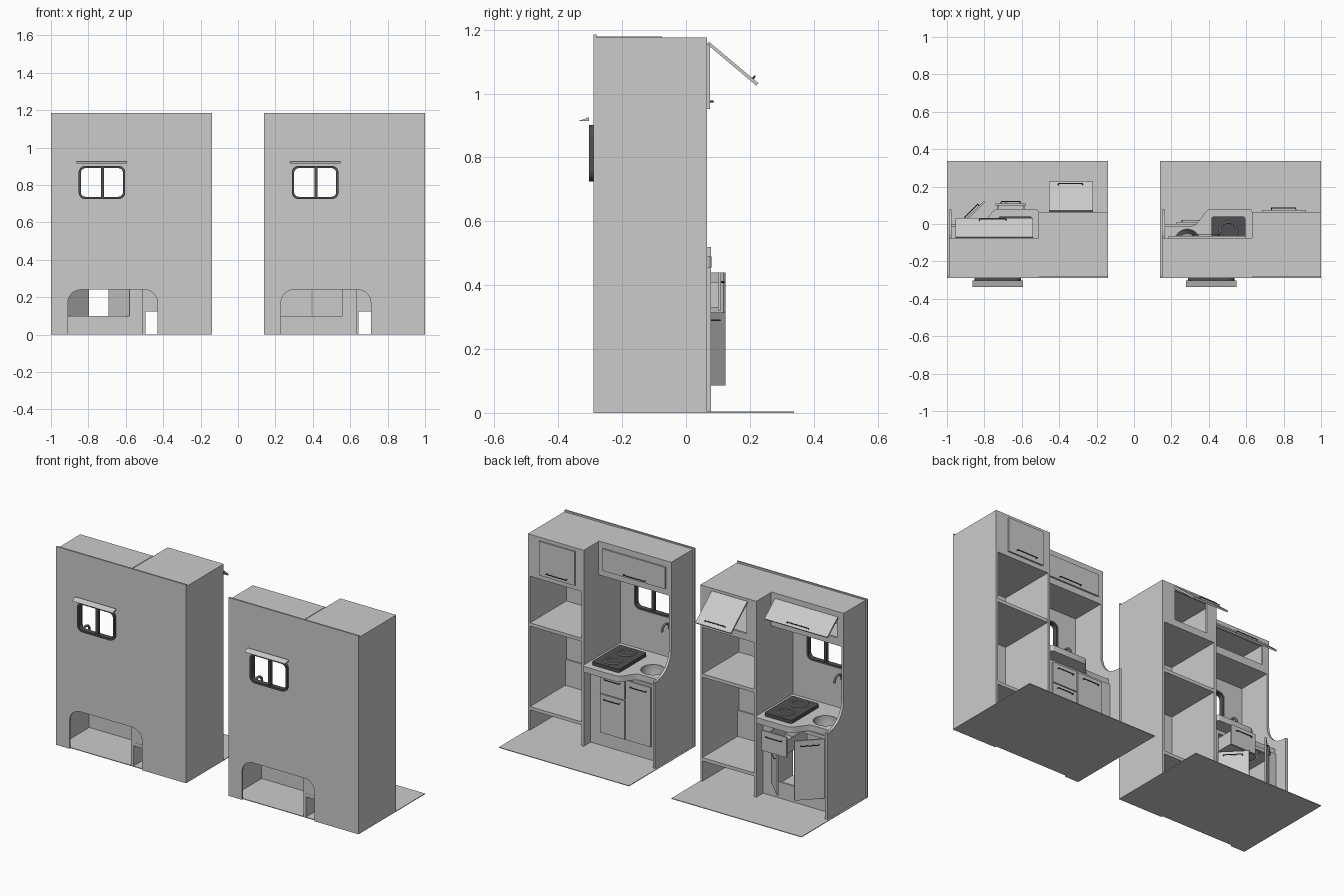
import bpy, bmesh, math
from mathutils import Matrix, Vector

if "Cube" in bpy.data.objects:
    bpy.data.objects.remove(bpy.data.objects["Cube"])

def material(name, c):
    m = bpy.data.materials.new(name)
    m.diffuse_color = (c, c, c * 1.05, 1)
    m.use_nodes = True
    m.node_tree.nodes["Principled BSDF"].inputs["Base Color"].default_value = m.diffuse_color
    return m

DARK, STEEL = material("dark", 0.08), material("steel", 0.4)
T = Matrix.Translation
AXES = {'z': Matrix.Identity(4),
        'y': Matrix(((1, 0, 0, 0), (0, 0, -1, 0), (0, 1, 0, 0), (0, 0, 0, 1))),
        'x': Matrix(((0, 0, 1, 0), (1, 0, 0, 0), (0, 1, 0, 0), (0, 0, 0, 1)))}

def add(name, me, mat=None, smooth=False):
    ob = bpy.data.objects.new(name, me)
    bpy.context.collection.objects.link(ob)
    if mat:
        me.materials.clear()
        me.materials.append(mat)
    if smooth:
        me.shade_smooth()
        me.set_sharp_from_angle(angle=math.radians(35))
    return ob

def box(name, x0, x1, y0, y1, z0, z1, M=Matrix.Identity(4), mat=None):
    bm = bmesh.new()
    c = Vector(((x0 + x1) / 2, (y0 + y1) / 2, (z0 + z1) / 2))
    bmesh.ops.create_cube(bm, size=1, matrix=M @ T(c) @ Matrix.Diagonal((x1 - x0, y1 - y0, z1 - z0, 1)))
    me = bpy.data.meshes.new(name)
    bm.to_mesh(me)
    bm.free()
    return add(name, me, mat)

def plate(name, axis, a, b, loops, M, mat=None):
    """Flat sheet from a to b along an axis; loops after the first are holes."""
    cu = bpy.data.curves.new(name, 'CURVE')
    cu.dimensions, cu.fill_mode, cu.extrude = '2D', 'BOTH', (b - a) / 2
    for pts in loops:
        s = cu.splines.new('POLY')
        s.points.add(len(pts) - 1)
        for p, q in zip(s.points, pts):
            p.co = (q[0], q[1], 0, 1)
        s.use_cyclic_u = True
    tmp = bpy.data.objects.new(name, cu)
    me = bpy.data.meshes.new_from_object(tmp)
    bpy.data.objects.remove(tmp)
    off = Vector([(a + b) / 2 if k == axis else 0 for k in 'xyz'])
    me.transform(M @ T(off) @ AXES[axis])
    return add(name, me, mat, True)

def arc(cx, cy, r, a0, a1, n=8):
    return [(cx + r * math.cos(math.radians(a0 + (a1 - a0) * i / n)),
             cy + r * math.sin(math.radians(a0 + (a1 - a0) * i / n))) for i in range(n + 1)]

def rrect(x0, x1, z0, z1, r=0):
    if not r:
        return [(x0, z0), (x1, z0), (x1, z1), (x0, z1)]
    return (arc(x1 - r, z0 + r, r, -90, 0) + arc(x1 - r, z1 - r, r, 0, 90)
            + arc(x0 + r, z1 - r, r, 90, 180) + arc(x0 + r, z0 + r, r, 180, 270))

def tube(name, pts, r, M, mat, cyclic=False):
    cu = bpy.data.curves.new(name, 'CURVE')
    cu.dimensions, cu.bevel_depth, cu.bevel_resolution, cu.use_fill_caps = '3D', r, 2, True
    s = cu.splines.new('POLY')
    s.points.add(len(pts) - 1)
    for p, q in zip(s.points, pts):
        p.co = (*q, 1)
    s.use_cyclic_u = cyclic
    tmp = bpy.data.objects.new(name, cu)
    me = bpy.data.meshes.new_from_object(tmp)
    bpy.data.objects.remove(tmp)
    me.transform(M)
    return add(name, me, mat, True)

def handle(x, z, M, w=0.12):
    tube("handle", [(x - w / 2, 0.008, z), (x - w / 2, 0.02, z),
                    (x + w / 2, 0.02, z), (x + w / 2, 0.008, z)], 0.003, M, DARK)

def door(name, x0, x1, z0, z1, M, hx, hz, w=0.1):
    box(name, x0, x1, 0, 0.01, z0, z1, M)
    handle(hx, hz, M, w)

def kitchen(dx, is_open):
    M = T((dx, 0, 0))
    rot = lambda a, ax: Matrix.Rotation(math.radians(a if is_open else 0), 4, ax)
    # floor and outer wall with wheel arch and window hole
    box("floor", 0.14, 1, -0.28, 0.338, 0, 0.004, M)
    wall = ([(0.14, 0), (0.23, 0)] + arc(0.3, 0.17, 0.07, 180, 90) + arc(0.64, 0.17, 0.07, 90, 0)
            + [(0.71, 0), (1, 0), (1, 1.185), (0.14, 1.185)])
    hole = rrect(0.295, 0.53, 0.735, 0.895, 0.03)
    plate("outer_wall", 'y', -0.29, -0.28, [wall, hole], M)
    # window frame, mullion and rain hood
    plate("window_frame", 'y', -0.303, -0.275, [rrect(0.288, 0.537, 0.725, 0.902, 0.035),
                                                rrect(0.3, 0.525, 0.737, 0.89, 0.025)], M, DARK)
    box("window_mullion", 0.408, 0.424, -0.3, -0.28, 0.735, 0.892, M, DARK)
    plate("rain_hood", 'x', 0.277, 0.547, [[(-0.337, 0.914), (-0.303, 0.914), (-0.303, 0.926)]], M)
    # tall cabinet
    box("tall_side", 0.987, 1, -0.28, 0.065, 0, 1.175, M)
    box("tall_partition", 0.63, 0.645, -0.28, 0.065, 0, 1.175, M)
    box("tall_top", 0.645, 0.987, -0.28, 0.065, 1.162, 1.175, M)
    for z in (0.125, 0.625, 0.925):
        box("tall_shelf", 0.645, 0.987, -0.28, 0.063, z, z + 0.02, M)
    box("arch_cover", 0.645, 0.987, -0.279, -0.27, 0.145, 0.3, M)
    plate("tall_fascia", 'y', 0.053, 0.065, [rrect(0.645, 0.987, 0.925, 1.165),
                                             rrect(0.695, 0.912, 0.965, 1.145)], M)
    door("tall_door", 0.685, 0.92, -0.203, 0, M @ T((0, 0.065, 1.155)) @ rot(50, 'X'), 0.8, -0.18, 0.13)
    # upper cabinet
    box("upper_top", 0.15, 0.63, -0.28, -0.075, 1.165, 1.178, M)
    box("upper_bottom", 0.165, 0.63, -0.28, -0.075, 0.975, 0.988, M)
    plate("upper_fascia", 'y', -0.087, -0.075, [rrect(0.165, 0.63, 0.975, 1.17),
                                                rrect(0.195, 0.59, 1.02, 1.135)], M)
    door("upper_door", 0.185, 0.6, -0.13, 0, M @ T((0, -0.075, 1.142)) @ rot(50, 'X'), 0.385, -0.115, 0.14)
    # end panel that steps back above the counter with a hollow curve
    side = ([(-0.28, 0), (0.078, 0), (0.078, 0.52)] + arc(0.065, 0.66, 0.14, 270, 180)
            + [(-0.075, 1.175), (-0.28, 1.175)])
    plate("end_panel", 'x', 0.15, 0.165, [side], M)
    # counter with stepped front edge and sink hole
    edge = [(0.31 + 0.1 * i / 12, -0.01 + 0.045 * (1 - math.cos(math.pi * i / 12))) for i in range(13)]
    counter = ([(0.165, -0.28), (0.63, -0.28), (0.63, 0.065)] + arc(0.615, 0.065, 0.015, 0, 90, 4)
               + edge[::-1] + [(0.165, -0.01)])
    sx, sy = 0.285, -0.095
    plate("counter", 'z', 0.455, 0.49, [counter, arc(sx, sy, 0.066, 0, 350, 35)], M)
    # sink bowl made by spinning a quarter profile
    bm = bmesh.new()
    prof = [(0.073, 0.493), (0.066, 0.493), (0.062, 0.46), (0.045, 0.435), (0.001, 0.43)]
    vs = [bm.verts.new((sx + r, sy, z)) for r, z in prof]
    es = [bm.edges.new(p) for p in zip(vs, vs[1:])]
    bmesh.ops.spin(bm, geom=vs + es, cent=(sx, sy, 0), axis=(0, 0, 1), angle=2 * math.pi, steps=32,
                   use_merge=True)
    bm.transform(M)
    me = bpy.data.meshes.new("sink_bowl")
    bm.to_mesh(me)
    bm.free()
    add("sink_bowl", me, STEEL, True)
    # faucet
    tube("faucet", [(sx, -0.28, 0.68), (sx, -0.25, 0.68)]
         + [(sx, y, z) for y, z in arc(-0.215, 0.685, 0.035, 170, 0, 10)], 0.007, M, STEEL)
    # stove with two burners
    plate("stove", 'z', 0.49, 0.51, [rrect(0.415, 0.595, -0.225, 0.04, 0.012)], M, DARK)
    for y in (-0.16, -0.035):
        tube("burner_ring", [(px, py, 0.513) for px, py in arc(0.505, y, 0.045, 0, 350, 35)], 0.006, M, STEEL, True)
    # lower cupboard front, doors and drawer
    plate("lower_front", 'y', -0.012, 0, [rrect(0.165, 0.63, 0, 0.455), rrect(0.23, 0.56, 0.1, 0.435)], M)
    door("left_door", 0, 0.165, 0.085, 0.44, M @ T((0.227, 0, 0)) @ rot(45, 'Z'), 0.08, 0.41)
    door("lower_door", -0.165, 0, 0.085, 0.315, M @ T((0.563, 0, 0)) @ rot(-45, 'Z'), -0.08, 0.29)
    D = M @ T((0, 0.1 if is_open else 0, 0))
    door("drawer_front", 0.4, 0.563, 0.32, 0.44, D, 0.48, 0.41)
    box("drawer_bottom", 0.415, 0.55, -0.2, 0, 0.33, 0.336, D)
    box("drawer_back", 0.415, 0.55, -0.206, -0.2, 0.33, 0.41, D)
    for x in (0.41, 0.55):
        box("drawer_side", x, x + 0.006, -0.206, 0, 0.33, 0.41, D)

kitchen(0, False)
kitchen(-1.14, True)
